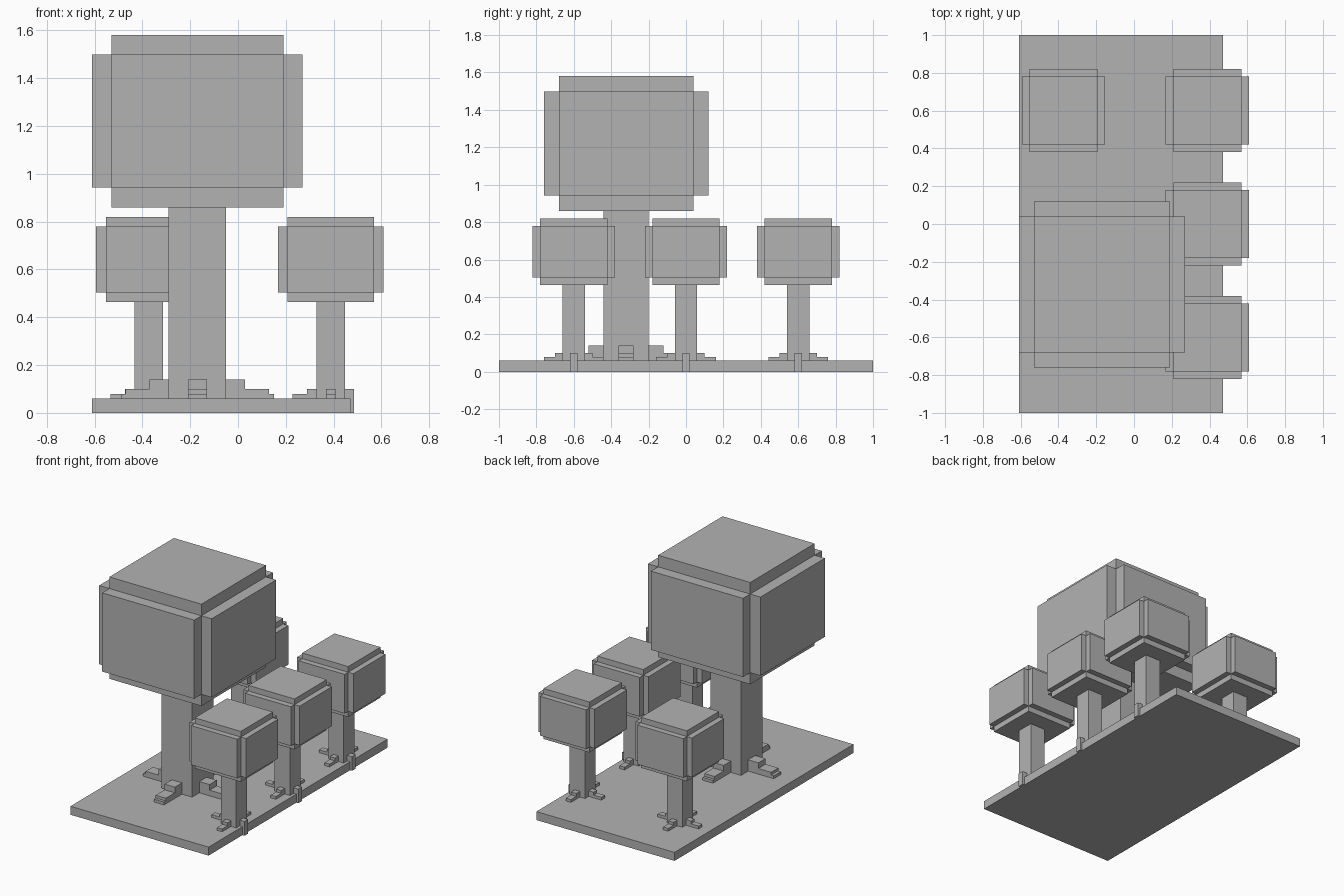
import bpy, bmesh
from mathutils import Vector

if "Cube" in bpy.data.objects:
    bpy.data.objects.remove(bpy.data.objects["Cube"])

grey = bpy.data.materials.new("plain grey")
grey.diffuse_color = (0.45, 0.45, 0.45, 1)
grey.use_nodes = True
grey.node_tree.nodes["Principled BSDF"].inputs["Base Color"].default_value = grey.diffuse_color


def boxes(name, spans):
    """One object from boxes given as (x0, x1, y0, y1, z0, z1)."""
    bm = bmesh.new()
    for x0, x1, y0, y1, z0, z1 in spans:
        for v in bmesh.ops.create_cube(bm, size=1)["verts"]:
            v.co = Vector(((x0 + x1) / 2 + v.co.x * (x1 - x0),
                           (y0 + y1) / 2 + v.co.y * (y1 - y0),
                           (z0 + z1) / 2 + v.co.z * (z1 - z0)))
    me = bpy.data.meshes.new(name)
    bm.to_mesh(me)
    bm.free()
    me.materials.append(grey)
    ob = bpy.data.objects.new(name, me)
    bpy.context.collection.objects.link(ob)


def tree(name, x, y, trunk, core, wide, z0, z1, inset, root_w, steps, edge=None):
    # trunk
    boxes(name + "_trunk", [(x - trunk, x + trunk, y - trunk, y + trunk, GROUND, z0)])
    # crown: tall core with a lower cross of side slabs
    boxes(name + "_crown", [
        (x - core, x + core, y - core, y + core, z0, z1),
        (x - wide, x + wide, y - core, y + core, z0 + inset, z1 - inset),
        (x - core, x + core, y - wide, y + wide, z0 + inset, z1 - inset)])
    # stepped roots on four sides
    roots = []
    for dx, dy in ((1, 0), (-1, 0), (0, 1), (0, -1)):
        if edge and dx == 1:   # this root hangs over the edge of the base
            roots.append((x + trunk, edge, y - root_w, y + root_w, 0, 0.10))
            continue
        start = trunk
        for reach, top in steps:
            xs = sorted((dx * start, dx * reach)) if dx else (-root_w, root_w)
            ys = sorted((dy * start, dy * reach)) if dy else (-root_w, root_w)
            roots.append((x + xs[0], x + xs[1], y + ys[0], y + ys[1], GROUND, top))
            start = reach
    boxes(name + "_roots", roots)


# ground slab
GROUND = 0.06
boxes("base", [(-0.61, 0.47, -1, 1, 0, GROUND)])

# large tree
tree("large_tree", -0.17, -0.32, 0.12, 0.36, 0.44, 0.86, 1.58, 0.082, 0.04,
     [(0.20, 0.14), (0.30, 0.10), (0.32, 0.08)])

# small trees
small = dict(trunk=0.06, core=0.18, wide=0.22, z0=0.463, z1=0.82, inset=0.04,
             root_w=0.02, steps=[(0.10, 0.10), (0.16, 0.08)])
for i, y in enumerate((-0.6, 0, 0.6)):
    tree(f"small_tree_right_{i + 1}", 0.388, y, edge=0.486, **small)
tree("small_tree_left", -0.373, 0.6, **small)
